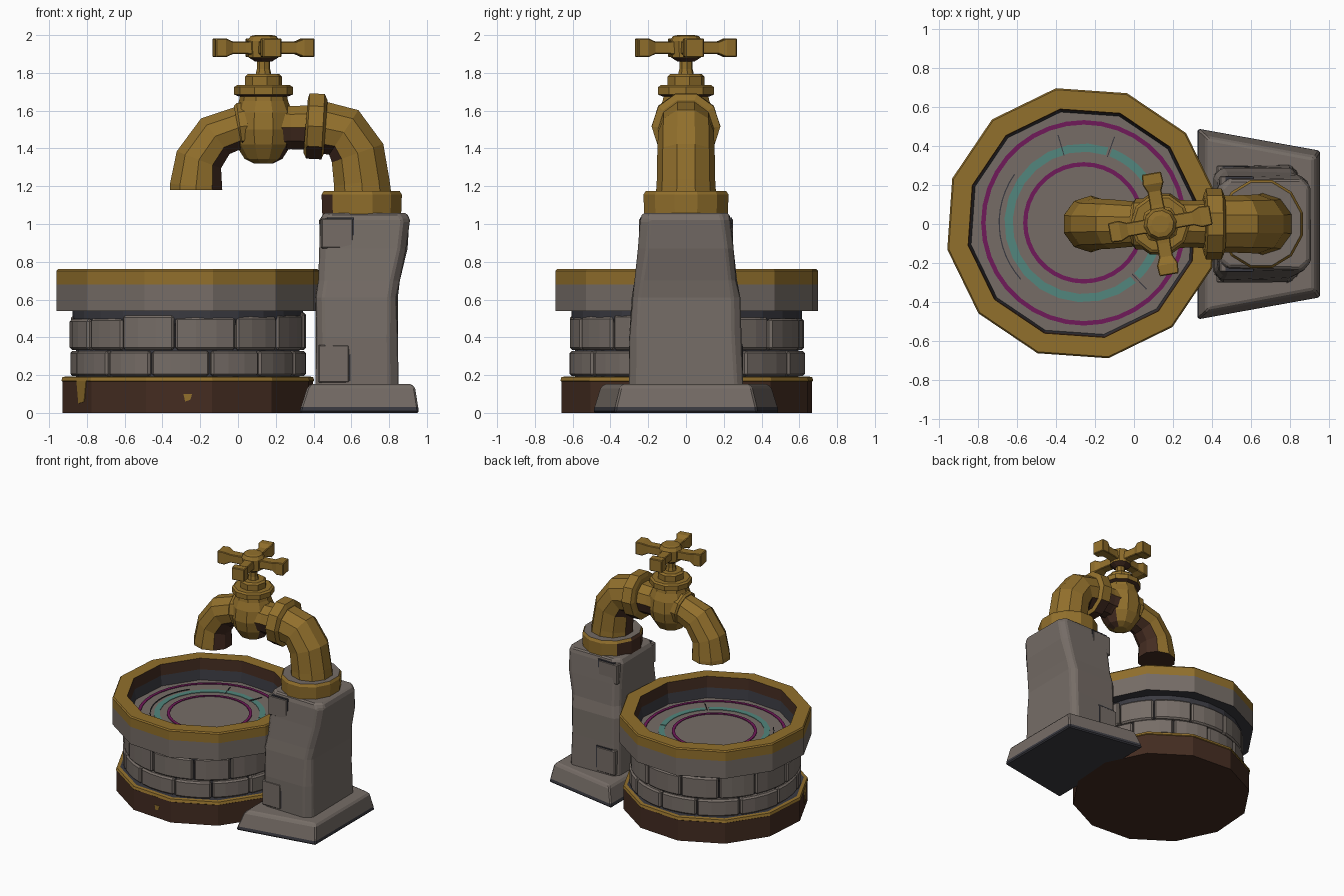
import bpy, bmesh, random
from math import sin, cos, radians, pi
from mathutils import Vector, Matrix

random.seed(4)
if "Cube" in bpy.data.objects:
    bpy.data.objects.remove(bpy.data.objects["Cube"])

MATS = []
def material(name, rgb):
    m = bpy.data.materials.new(name)
    m.use_nodes = True
    m.diffuse_color = (*rgb, 1)
    m.node_tree.nodes["Principled BSDF"].inputs["Base Color"].default_value = (*rgb, 1)
    MATS.append(m)
    return len(MATS) - 1

STONE = material("warm grey stone", (.18, .152, .134))
BRASS = material("aged brass", (.285, .16, .025))
RUST = material("brown rust", (.057, .025, .015))
SLATE = material("dark slate", (.042, .042, .052))
MAGENTA = material("magenta paint", (.16, .01, .1))
TEAL = material("teal paint", (.085, .24, .205))

BASIN = Vector((-.266, .004, 0))
PAINT = Vector((-.258, .006, 0))
VALVE = Vector((.135, 0, 0))
FLOOR = .595


def loft(name, rings, mats, caps=None, closed=False):
    """Skin equal rings of points; mats is one colour or one per band."""
    bm = bmesh.new()
    vs = [[bm.verts.new(p) for p in ring] for ring in rings]
    n, count = len(vs[0]), len(vs)
    for i in range(count if closed else count - 1):
        a, b = vs[i], vs[(i + 1) % count]
        for k in range(n):
            f = bm.faces.new((a[k], a[(k + 1) % n], b[(k + 1) % n], b[k]))
            f.material_index = mats if isinstance(mats, int) else mats[i]
    if not closed:
        first, last = caps or (mats, mats)
        bm.faces.new(vs[0][::-1]).material_index = first
        bm.faces.new(vs[-1]).material_index = last
    bmesh.ops.recalc_face_normals(bm, faces=bm.faces)
    me = bpy.data.meshes.new(name)
    bm.to_mesh(me)
    bm.free()
    for m in MATS:
        me.materials.append(m)
    ob = bpy.data.objects.new(name, me)
    bpy.context.scene.collection.objects.link(ob)
    return ob


def lathe(name, centre, profile, mats, sides=12, turn=11, caps=None):
    rings = [[centre + Vector((r * cos(a), r * sin(a), z))
              for a in (radians(turn) + 2 * pi * k / sides for k in range(sides))]
             for r, z in profile]
    return loft(name, rings, mats, caps)


def tube(name, path, sides=10):
    """Sweep a polygon along x, z, radius points in the plane y = 0."""
    pts = [Vector((x, 0, z)) for x, z, r in path]
    rings = []
    for i, p in enumerate(pts):
        t = (pts[min(i + 1, len(pts) - 1)] - pts[max(i - 1, 0)]).normalized()
        side, r = Vector((-t.z, 0, t.x)), path[i][2]
        rings.append([p + r * (side * cos(a) + Vector((0, 1, 0)) * sin(a))
                      for a in (2 * pi * (k + .5) / sides for k in range(sides))])
    return loft(name, rings, BRASS)


def arc_block(name, centre, a0, a1, r0, r1, z0, z1, mat, steps=3):
    """Curved block around a vertical axis, angles in degrees."""
    full = a1 - a0 >= 360
    rings = []
    for i in range(steps if full else steps + 1):
        a = radians(a0 + (a1 - a0) * i / steps)
        rings.append([centre + Vector((r * cos(a), r * sin(a), z))
                      for r, z in ((r0, z0), (r1, z0), (r1, z1), (r0, z1))])
    return loft(name, rings, mat, closed=full)


def floor_arc(name, a0, a1, r0, r1, height, mat, steps):
    return arc_block(name, PAINT, a0, a1, r0, r1, FLOOR - .002, FLOOR + height, mat, steps)


def bevel(ob, width):
    m = ob.modifiers.new("worn_edges", "BEVEL")
    m.width, m.segments, m.limit_method = width, 1, "ANGLE"


def rust(ob, limit, towards=(0, 0, -1)):
    """Turn the faces that look towards a direction to rust."""
    for p in ob.data.polygons:
        if p.normal.dot(Vector(towards).normalized()) > limit:
            p.material_index = RUST


def box(name, lo, hi, mat):
    rings = [[(lo[0], lo[1], z), (hi[0], lo[1], z), (hi[0], hi[1], z), (lo[0], hi[1], z)]
             for z in (lo[2], hi[2])]
    return loft(name, rings, mat)


# Basin: rusted foot with brass lip, slate core, stone and brass rim, sunken floor
lathe("basin_foot", BASIN, [(.676, 0), (.676, .166), (.682, .17), (.676, .19), (.65, .193), (.58, .19)],
      [RUST, BRASS, BRASS, BRASS, SLATE], caps=(RUST, SLATE))
lathe("basin_core", BASIN, [(.592, .18), (.592, .46), (.612, .5), (.612, .55)], SLATE, sides=24)
lathe("basin_rim", BASIN, [(.6, .54), (.707, .54), (.707, .68), (.707, .752), (.699, .762),
                           (.598, .762), (.592, .675), (.582, FLOOR)],
      [SLATE, STONE, BRASS, BRASS, BRASS, RUST, SLATE], caps=(SLATE, STONE))

# Two staggered courses of bricks
for row, (z0, z1, r, shift) in enumerate(((.195, .328, .626, 4), (.333, .512, .622, 17))):
    cuts = [shift + 360 * k / 13 + random.uniform(-3, 3) for k in range(13)]
    cuts.append(cuts[0] + 360)
    for k in range(13):
        brick = arc_block(f"brick_{row}_{k}", BASIN, cuts[k] + .4, cuts[k + 1] - .4, .57,
                          r + random.uniform(-.006, .006), z0,
                          z1 + random.uniform(-.02, .02) * row, STONE)
        bevel(brick, .012)

# Flakes of brass left on the foot
for k, (a, w, z0, z1) in enumerate(((206, 10, .05, .17), (268, 4, .06, .1))):
    def edge(d):
        return .676 * cos(radians(15)) / cos(radians((d - 11) % 30 - 15))
    ring = [[BASIN + Vector((edge(d) * s * cos(radians(d)), edge(d) * s * sin(radians(d)), z))
             for d, z in ((a + w * .2, z0), (a + w * .8, z0 + .01), (a + w, z1), (a, z1))]
            for s in (.995, 1.005)]
    loft(f"brass_flake_{k}", ring, BRASS)

# Painted rings and cracks on the floor
floor_arc("outer_ring", 0, 360, .505, .528, .005, MAGENTA, 36)
floor_arc("inner_ring", 0, 360, .29, .312, .005, MAGENTA, 36)
for k, (a0, a1) in enumerate(((22, 69), (72, 311), (315, 380))):
    floor_arc(f"teal_arc_{k}", a0, a1, .366, .408, .004, TEAL, 16)
for k, a in enumerate((70, 106, 313)):
    floor_arc(f"floor_crack_{k}", a, a + .7, .36, .47, .006, SLATE, 1)
floor_arc("floor_crack_curved", 145, 222, .432, .438, .006, SLATE, 12)

# Stone plinth slab, wider toward the basin
def slab(x0, x1, y0, y1, z):
    return [(x0, -y0, z), (x1, -y1, z), (x1, y1, z), (x0, y0, z)]
plinth = loft("plinth", [slab(.325, .958, .492, .378, 0), slab(.333, .954, .486, .374, .03),
                         slab(.365, .938, .455, .35, .13), slab(.385, .92, .435, .335, .153)],
              [SLATE, STONE, STONE], (SLATE, STONE))
bevel(plinth, .009)

# Leaning stone pillar with chamfered corners
def pillar_ring(z, x0, x1, h):
    c = .04
    pts = ((x0 + c, -h), (x1 - c, -h), (x1, c - h), (x1, h - c),
           (x1 - c, h), (x0 + c, h), (x0, h - c), (x0, c - h))
    return [(x + random.uniform(-.006, .006), y + random.uniform(-.006, .006), z) for x, y in pts]
pillar = loft("pillar", [pillar_ring(*s) for s in (
    (.14, .41, .845, .3), (.4, .415, .843, .295), (.61, .415, .843, .288), (.7, .42, .86, .27),
    (.87, .428, .893, .25), (1.02, .435, .905, .238), (1.058, .45, .89, .225))], STONE)
bevel(pillar, .01)

# Exposed corner blocks on the pillar, each on a thin dark joint, on both sides
for s in (-1, 1):
    for k, (x0, x1, z0, z1, y) in enumerate(((.425, .59, .16, .36, .297), (.44, .61, .87, 1.03, .243))):
        lo, hi = sorted((s * (y - .07), s * (y + .005)))
        bevel(box(f"corner_block_{k}", (x0, lo, z0), (x1, hi, z1), STONE), .007)
        lo, hi = sorted((s * (y - .06), s * (y + .001)))
        box(f"block_joint_{k}", (x0 + .03, lo, z0 + .01), (x1 + .005, hi, z1 + .005), SLATE)

# Faceted collar with a stone top and a rusted basin side, and curved supply pipe
collar = lathe("collar", Vector((.655, 0, 0)), [(.216, 1.05), (.22, 1.155), (.208, 1.175), (.15, 1.172)],
               [BRASS, BRASS, STONE], 12, 15, (STONE, STONE))
for v in collar.data.vertices:
    v.co.y *= 1.06
rust(collar, .8, (-1, 0, 0))
rust(tube("supply_pipe", [(.66, 1.15, .16), (.655, 1.22, .155), (.633, 1.375, .152), (.56, 1.485, .148),
                          (.42, 1.515, .147)]), .66, (-.7, 0, -.7))
rust(tube("pipe_flange", [(.358, 1.52, .15), (.37, 1.519, .182), (.45, 1.515, .182), (.464, 1.514, .15)]), .7)
rust(tube("valve_link", [(.4, 1.51, .125), (.28, 1.51, .12), (.18, 1.51, .13)]), .25)

# Valve body and curved spout
rust(lathe("valve_body", VALVE, [(.05, 1.32), (.1, 1.345), (.148, 1.42), (.166, 1.5), (.155, 1.59),
                                 (.13, 1.65), (.12, 1.7)], BRASS, 10, 0), .8, (.8, 0, -.7))
rust(tube("spout_ring", [(.06, 1.52, .125), (.05, 1.52, .132), (.01, 1.515, .132), (0, 1.513, .12)]), .6)
spout = tube("spout", [(.06, 1.52, .112), (.01, 1.512, .115), (-.12, 1.465, .127), (-.207, 1.34, .132),
                       (-.222, 1.2, .146), (-.222, 1.18, .146)])
rust(spout, .53, (.7, 0, -.7))

# Bonnet, packing nut and stem
rust(lathe("bonnet", VALVE, [(.13, 1.675), (.155, 1.685), (.155, 1.725), (.14, 1.735)], BRASS, 10, 0), .6)
lathe("packing_nut", VALVE, [(.1, 1.73), (.1, 1.78), (.085, 1.793)], BRASS, 8, 10)
lathe("stem", VALVE, [(.045, 1.78), (.036, 1.82), (.036, 1.88)], BRASS, 8, 10)
rust(lathe("handle_hub", VALVE, [(.045, 1.86), (.08, 1.882), (.085, 1.97), (.07, 1.995), (.045, 2.0)],
           BRASS, 10, 10), .8)

# Cross handle with four flared arms
for k in range(4):
    spin = Matrix.Translation(VALVE) @ Matrix.Rotation(radians(10 + 90 * k), 4, "Z")
    arm = [[spin @ Vector((d, y * w, 1.933 + z * h)) for y, z in ((-1, -1), (1, -1), (1, 1), (-1, 1))]
           for d, w, h in ((.04, .04, .038), (.1, .036, .033), (.17, .036, .033), (.21, .054, .05), (.265, .05, .05))]
    bevel(loft(f"handle_arm_{k}", arm, BRASS), .005)
